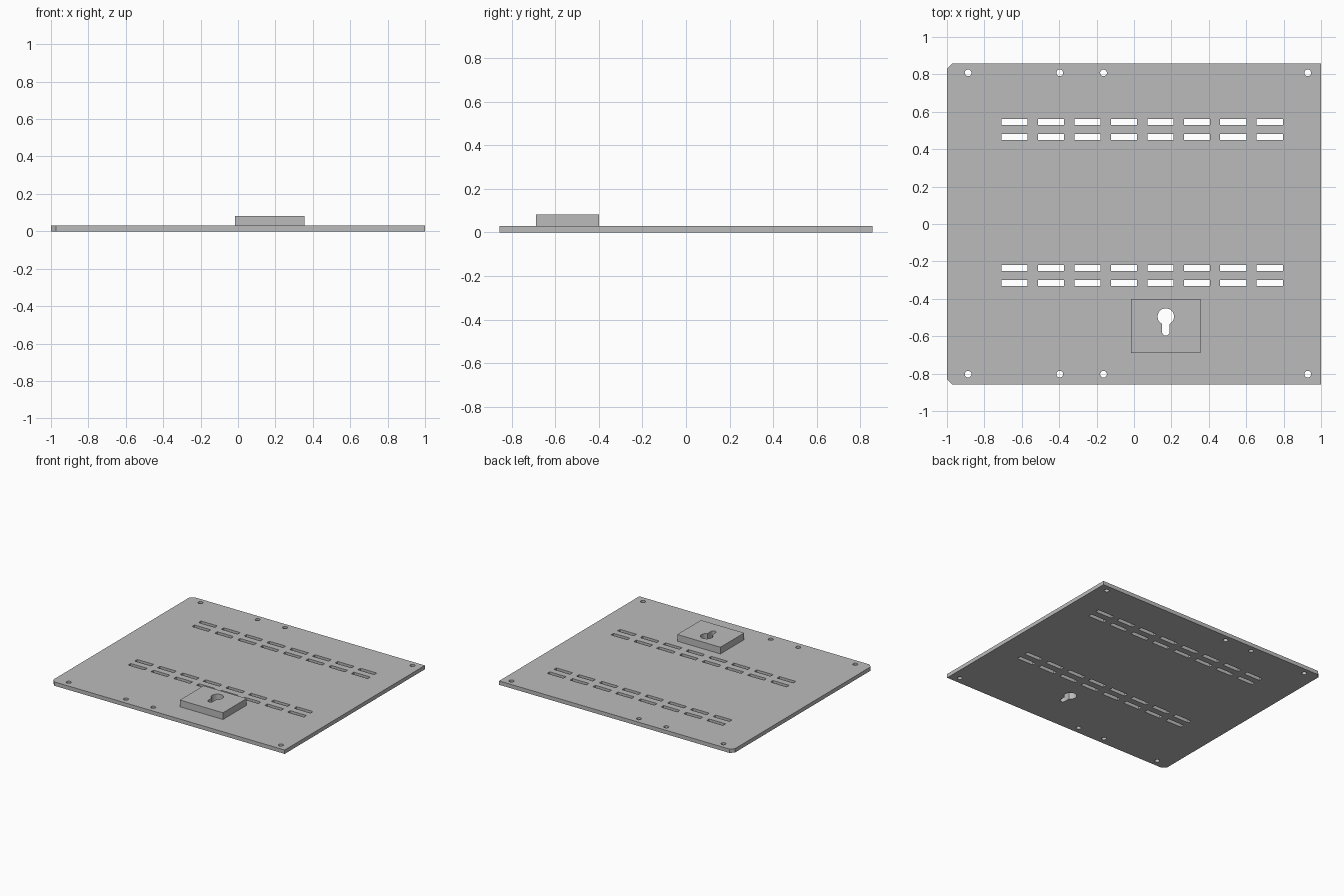
import bpy
import bmesh
from math import sin, cos, pi, asin, sqrt

cube = bpy.data.objects.get("Cube")
if cube:
    bpy.data.objects.remove(cube, do_unlink=True)

grey = bpy.data.materials.new("plain grey")
grey.use_nodes = True
grey.diffuse_color = (0.5, 0.5, 0.5, 1)
grey.node_tree.nodes["Principled BSDF"].inputs["Base Color"].default_value = grey.diffuse_color


def arc(cx, cy, r, a0, a1, n):
    return [(cx + r * cos(a0 + (a1 - a0) * i / n),
             cy + r * sin(a0 + (a1 - a0) * i / n)) for i in range(n + 1)]


def circle(cx, cy, r, n=24):
    return arc(cx, cy, r, 0, 2 * pi, n)[:-1]


def rect(cx, cy, w, h):
    return [(cx + sx * w / 2, cy + sy * h / 2)
            for sx, sy in ((-1, -1), (1, -1), (1, 1), (-1, 1))]


def keyhole(cx, cy, r, half, drop):
    # Round head joined to a narrower slot with a rounded foot
    a = asin(half / r)
    head = arc(cx, cy, r, -pi / 2 + a, 3 * pi / 2 - a, 28)
    foot = arc(cx, cy - drop + half, half, pi, 2 * pi, 12)
    return head + foot


def sheet(name, loops, z0, z1):
    """Extrude an outline, with any further loops as openings."""
    curve = bpy.data.curves.new(name, 'CURVE')
    curve.dimensions = '2D'
    curve.fill_mode = 'BOTH'
    curve.extrude = (z1 - z0) / 2
    for loop in loops:
        spline = curve.splines.new('POLY')
        spline.points.add(len(loop) - 1)
        for point, (x, y) in zip(spline.points, loop):
            point.co = (x, y, 0, 1)
        spline.use_cyclic_u = True
    temp = bpy.data.objects.new(name + " outline", curve)
    bpy.context.scene.collection.objects.link(temp)
    bpy.context.view_layer.update()
    graph = bpy.context.evaluated_depsgraph_get()
    mesh = bpy.data.meshes.new_from_object(temp.evaluated_get(graph))
    bpy.data.objects.remove(temp, do_unlink=True)
    bpy.data.curves.remove(curve)

    # Weld the caps to the walls and keep the faces flat
    bm = bmesh.new()
    bm.from_mesh(mesh)
    bmesh.ops.remove_doubles(bm, verts=bm.verts, dist=0.0001)
    bmesh.ops.translate(bm, verts=bm.verts, vec=(0, 0, (z0 + z1) / 2))
    bmesh.ops.recalc_face_normals(bm, faces=bm.faces)
    for face in bm.faces:
        face.smooth = False
        face.material_index = 0
    bm.to_mesh(mesh)
    bm.free()
    mesh.name = name
    mesh.materials.clear()
    mesh.materials.append(grey)
    obj = bpy.data.objects.new(name, mesh)
    bpy.context.scene.collection.objects.link(obj)
    return obj


THICK, TOP, HALF_Y, CUT = 0.03, 0.082, 0.857, 0.028

# Panel outline with the two right-hand corners clipped
outline = [(1, -HALF_Y), (1, HALF_Y), (CUT - 1, HALF_Y), (-1, HALF_Y - CUT),
           (-1, CUT - HALF_Y), (CUT - 1, -HALF_Y)]

# Screw holes, ventilation slots and lock opening
screws = [circle(x, y, 0.018) for x in (-0.887, -0.397, -0.163, 0.929)
          for y in (-0.803, 0.808)]
slots = [rect(-0.639 + 0.195 * i, y, 0.14, 0.031) for i in range(8)
         for y in (0.545, 0.465, -0.235, -0.315)]
lock = keyhole(0.17, -0.495, 0.044, 0.02, 0.102)

sheet("panel", [outline, lock] + screws + slots, 0, THICK)
sheet("lock_block", [rect(0.17, -0.545, 0.37, 0.29), lock], THICK, TOP)
